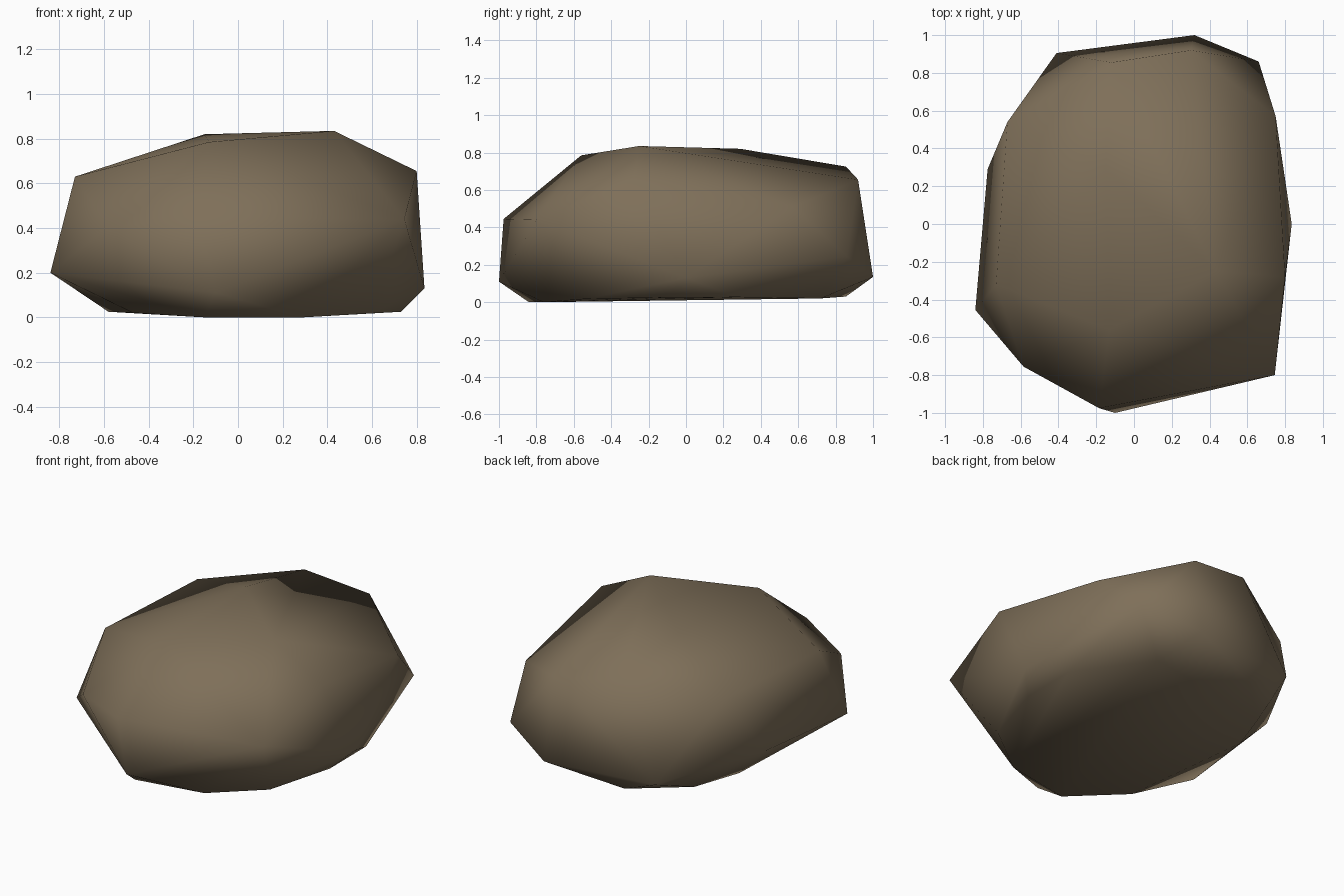
import bpy, bmesh

if "Cube" in bpy.data.objects:
    bpy.data.objects.remove(bpy.data.objects["Cube"])

# Rock outline as stacked rings of corner points (x, y, z), wrapped by a convex hull
base = [(-.15, -.84, .0), (.29, -.76, .0), (.60, -.53, .018), (.73, -.10, .025),
        (.73, .27, .027), (.42, .72, .02), (-.16, .855, .03), (-.47, .585, .022),
        (-.58, .28, .025), (-.47, -.58, .02)]
waist = [(-.10, -1.0, .11), (.835, 0, .13), (.66, .86, .245), (.32, 1.0, .135),
         (-.41, .905, .14), (-.775, .29, .225), (-.84, -.455, .20)]
shoulder = [(-.185, -.975, .445), (.745, -.80, .44), (.80, -.28, .655), (.75, .57, .51),
            (.30, .92, .655), (-.67, .54, .635), (-.73, -.32, .63), (-.585, -.755, .405)]
crown = [(-.13, -.56, .785), (.43, -.25, .835), (-.15, .29, .82), (-.12, .855, .725)]

bm = bmesh.new()
for ring in (base, waist, shoulder, crown):
    for p in ring:
        bm.verts.new(p)
hull = bmesh.ops.convex_hull(bm, input=bm.verts[:])
loose = [v for v in bm.verts if not v.link_faces]
bmesh.ops.delete(bm, geom=loose, context='VERTS')
bmesh.ops.recalc_face_normals(bm, faces=bm.faces[:])
for f in bm.faces:
    f.smooth = True

mesh = bpy.data.meshes.new("rock")
bm.to_mesh(mesh)
bm.free()

# Single brown stone colour
stone = bpy.data.materials.new("brown stone")
stone.diffuse_color = (.21, .16, .10, 1)
stone.use_nodes = True
stone.node_tree.nodes["Principled BSDF"].inputs["Base Color"].default_value = stone.diffuse_color
mesh.materials.append(stone)

rock = bpy.data.objects.new("rock", mesh)
bpy.context.collection.objects.link(rock)
